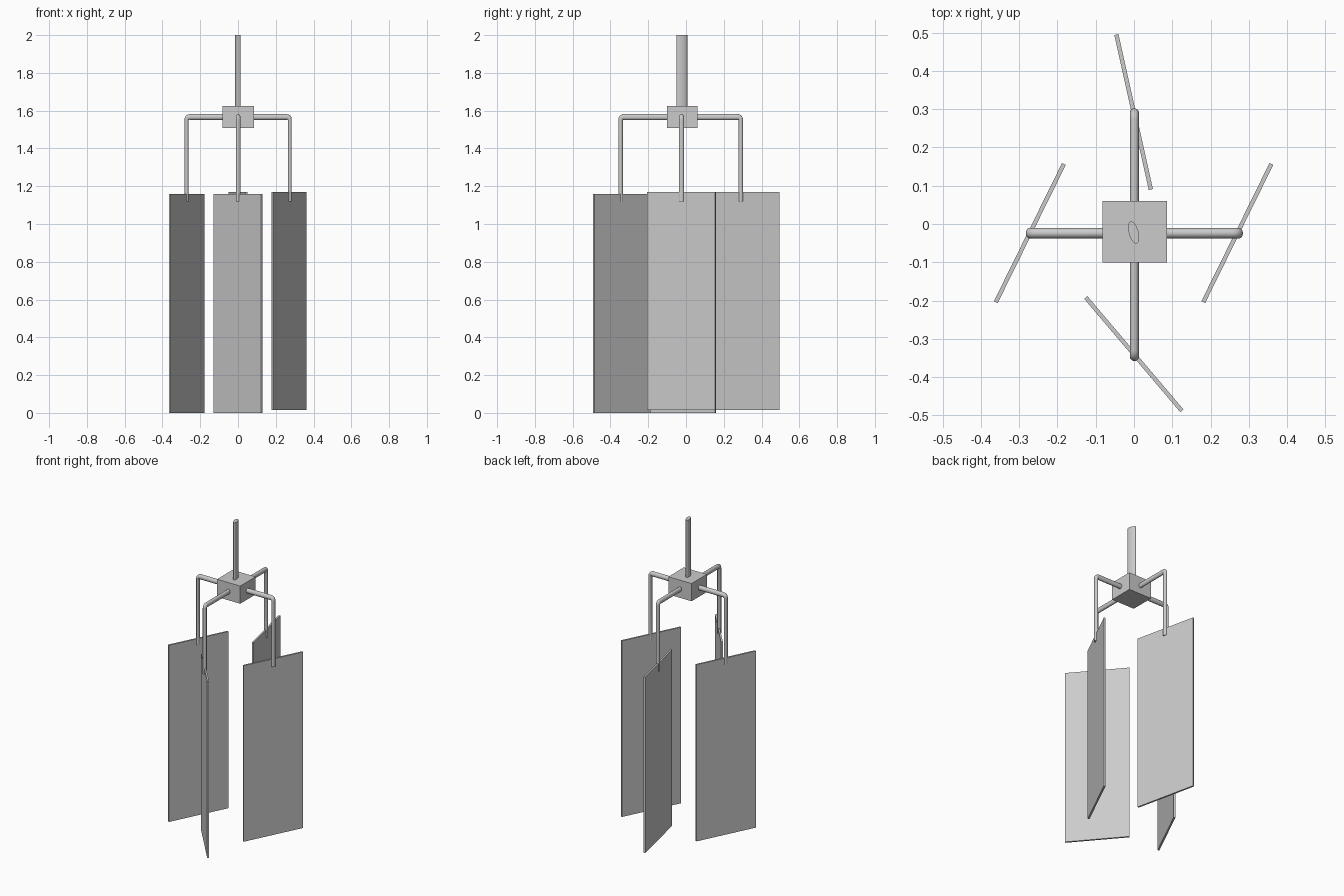
import bpy, bmesh, math
from mathutils import Vector, Matrix

if "Cube" in bpy.data.objects:
    bpy.data.objects.remove(bpy.data.objects["Cube"])


def finish(name, bm, smooth=False):
    bmesh.ops.recalc_face_normals(bm, faces=bm.faces[:])
    me = bpy.data.meshes.new(name)
    bm.to_mesh(me)
    bm.free()
    ob = bpy.data.objects.new(name, me)
    bpy.context.collection.objects.link(ob)
    if smooth:
        bpy.context.view_layer.objects.active = ob
        ob.select_set(True)
        bpy.ops.object.shade_smooth_by_angle(angle=math.radians(40))
        ob.select_set(False)
    return ob


def box(name, centre, size, angle=0):
    bm = bmesh.new()
    m = (Matrix.Translation(centre) @ Matrix.Rotation(angle, 4, 'Z')
         @ Matrix.Diagonal((*size, 1)))
    bmesh.ops.create_cube(bm, size=1, matrix=m)
    finish(name, bm)


def panel(name, a, b, z0, z1):
    # thin upright blade between two plan points
    a, b = Vector(a), Vector(b)
    d, mid = b - a, (a + b) / 2
    box(name, (mid.x, mid.y, (z0 + z1) / 2), (d.length, 0.011, z1 - z0),
        math.atan2(d.y, d.x))


def bent_arm(name, start, corner, z_top, z_low, w, h, d, sides=20):
    # oval tube running outward, then bending down to a panel
    start, corner = Vector((*start, z_top)), Vector((*corner, z_top))
    out, up = (corner - start).normalized(), Vector((0, 0, 1))
    side = out.cross(up)
    r = h * 0.95
    pivot = corner - out * r - up * r
    rings = [(start, up, h)]
    for i in range(7):
        t = math.pi / 2 * i / 6
        n = up * math.cos(t) + out * math.sin(t)
        rings.append((pivot + n * r, n, h + (d - h) * i / 6))
    rings.append((Vector((corner.x, corner.y, z_low)), out, d))
    bm = bmesh.new()
    loops = []
    for c, n, k in rings:
        loops.append([bm.verts.new(c + side * w * math.sin(a) + n * k * math.cos(a))
                      for a in (2 * math.pi * j / sides for j in range(sides))])
    for p, q in zip(loops, loops[1:]):
        for j in range(sides):
            e = (j + 1) % sides
            bm.faces.new((p[j], p[e], q[e], q[j]))
    bm.faces.new(loops[0])
    bm.faces.new(loops[-1])
    finish(name, bm, True)


CY = -0.024

# hub block
box("hub", (0.002, -0.02, 1.567), (0.168, 0.16, 0.116))

# oval hanging rod
bm = bmesh.new()
bmesh.ops.create_cone(bm, cap_ends=True, segments=32, radius1=1, radius2=1, depth=1,
                      matrix=Matrix.Translation((-0.001, CY + 0.002, 1.81))
                      @ Matrix.Rotation(math.radians(15), 4, 'Z')
                      @ Matrix.Diagonal((0.0125, 0.03, 0.38, 1)))
finish("hanging_rod", bm, True)

# four bent arms
Z, LOW = 1.566, 1.12
bent_arm("left_arm", (-0.06, CY), (-0.272, CY), Z, LOW, 0.0140, 0.016, 0.0105)
bent_arm("right_arm", (0.06, CY), (0.274, CY), Z, LOW, 0.0140, 0.016, 0.0105)
bent_arm("front_arm", (0.001, -0.08), (0.001, -0.346), Z, LOW, 0.012, 0.016, 0.012)
bent_arm("back_arm", (0.001, 0.04), (0.001, 0.290), Z, LOW, 0.012, 0.016, 0.012)

# four hanging panels
panel("left_panel", (-0.183, 0.157), (-0.361, -0.204), 0, 1.159)
panel("right_panel", (0.359, 0.157), (0.181, -0.204), 0.015, 1.17)
panel("back_panel", (-0.046, 0.495), (0.044, 0.090), 0.015, 1.17)
panel("front_panel", (-0.126, -0.192), (0.125, -0.488), 0, 1.159)
